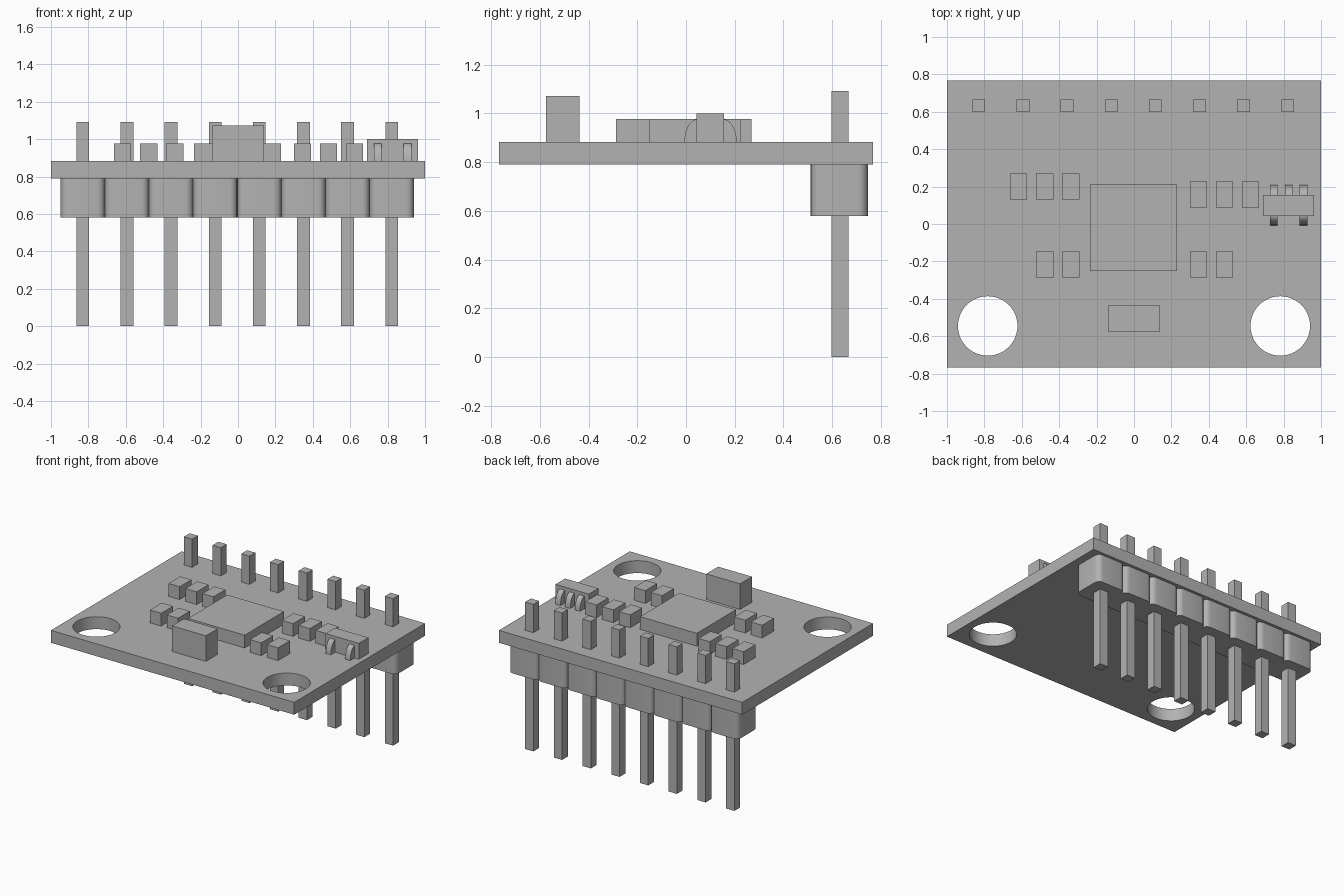
import bpy, bmesh, math

cube = bpy.data.objects.get("Cube")
if cube:
    bpy.data.objects.remove(cube, do_unlink=True)

grey = bpy.data.materials.new("plain_grey")
grey.use_nodes = True
colour = (0.45, 0.45, 0.45, 1)
grey.diffuse_color = colour
grey.node_tree.nodes["Principled BSDF"].inputs["Base Color"].default_value = colour

BOTTOM, TOP = 0.79, 0.882   # board faces
PITCH, PIN_Y = 0.236, 0.632


def finish(name, bm):
    bmesh.ops.recalc_face_normals(bm, faces=bm.faces)
    mesh = bpy.data.meshes.new(name)
    bm.to_mesh(mesh)
    bm.free()
    mesh.materials.append(grey)
    obj = bpy.data.objects.new(name, mesh)
    bpy.context.collection.objects.link(obj)
    return obj


def box(name, x, y, z0, z1, width, depth):
    bm = bmesh.new()
    bmesh.ops.create_cube(bm, size=1)
    for v in bm.verts:
        v.co = (x + v.co.x * width, y + v.co.y * depth, (z0 + z1) / 2 + v.co.z * (z1 - z0))
    return finish(name, bm)


def smooth(obj):
    bpy.ops.object.select_all(action="DESELECT")
    obj.select_set(True)
    bpy.context.view_layer.objects.active = obj
    bpy.ops.object.shade_smooth_by_angle(angle=math.radians(35))


# Board with two mounting holes
board = box("circuit_board", 0, 0, BOTTOM, TOP, 2, 1.536)
for side in (-1, 1):
    bm = bmesh.new()
    bmesh.ops.create_cone(bm, cap_ends=True, segments=48, radius1=0.159, radius2=0.159, depth=0.5)
    bmesh.ops.translate(bm, verts=bm.verts, vec=(0.782 * side, -0.545, 0.84))
    cutter = finish("hole_cutter", bm)
    cut = board.modifiers.new("mounting_hole", "BOOLEAN")
    cut.object = cutter
    cut.solver = "EXACT"
    bpy.context.view_layer.objects.active = board
    board.select_set(True)
    bpy.ops.object.modifier_apply(modifier=cut.name)
    bpy.data.objects.remove(cutter, do_unlink=True)
smooth(board)

# Pin header: rounded housing blocks and long square pins
for i in range(8):
    x = (i - 3.5) * PITCH - 0.004
    box("header_pin", x, PIN_Y, 0, 1.092, 0.068, 0.068)
    bm = bmesh.new()
    bmesh.ops.create_cube(bm, size=1)
    for v in bm.verts:
        v.co = (x + v.co.x * PITCH, 0.629 + v.co.y * 0.235, 0.685 + v.co.z * 0.21)
    uprights = [e for e in bm.edges if abs(e.verts[0].co.z - e.verts[1].co.z) > 0.1]
    bmesh.ops.bevel(bm, geom=uprights, offset=0.04, segments=5, profile=0.5, affect="EDGES")
    smooth(finish("header_block", bm))

# Main chip and tall capacitor
box("main_chip", -0.003, -0.02, TOP, 0.977, 0.465, 0.46)
box("tall_capacitor", 0, -0.506, TOP, 1.072, 0.278, 0.139)

# Rows of small components: row y, x centres
rows = [
    (0.2, (-0.617, -0.477, -0.338)),
    (0.157, (0.345, 0.484, 0.623)),
    (-0.217, (-0.477, -0.338, 0.345, 0.484)),
]
for y, centres in rows:
    for x in centres:
        box("small_component", x, y, TOP, 0.977, 0.092, 0.139)

# Regulator with curved legs
box("regulator_body", 0.826, 0.1, TOP, 1.0, 0.273, 0.112)


def leg(x, y, direction):
    bm = bmesh.new()
    profile = [(y, TOP)]
    for k in range(9):
        a = math.pi / 2 * k / 8
        profile.append((y + direction * 0.053 * math.cos(a), TOP + 0.094 * math.sin(a)))
    face = bm.faces.new([bm.verts.new((x - 0.021, py, pz)) for py, pz in profile])
    out = bmesh.ops.extrude_face_region(bm, geom=[face])
    moved = [g for g in out["geom"] if isinstance(g, bmesh.types.BMVert)]
    bmesh.ops.translate(bm, verts=moved, vec=(0.042, 0, 0))
    smooth(finish("regulator_leg", bm))


for x in (0.747, 0.827, 0.907):
    leg(x, 0.155, 1)
for x in (0.747, 0.907):
    leg(x, 0.046, -1)
